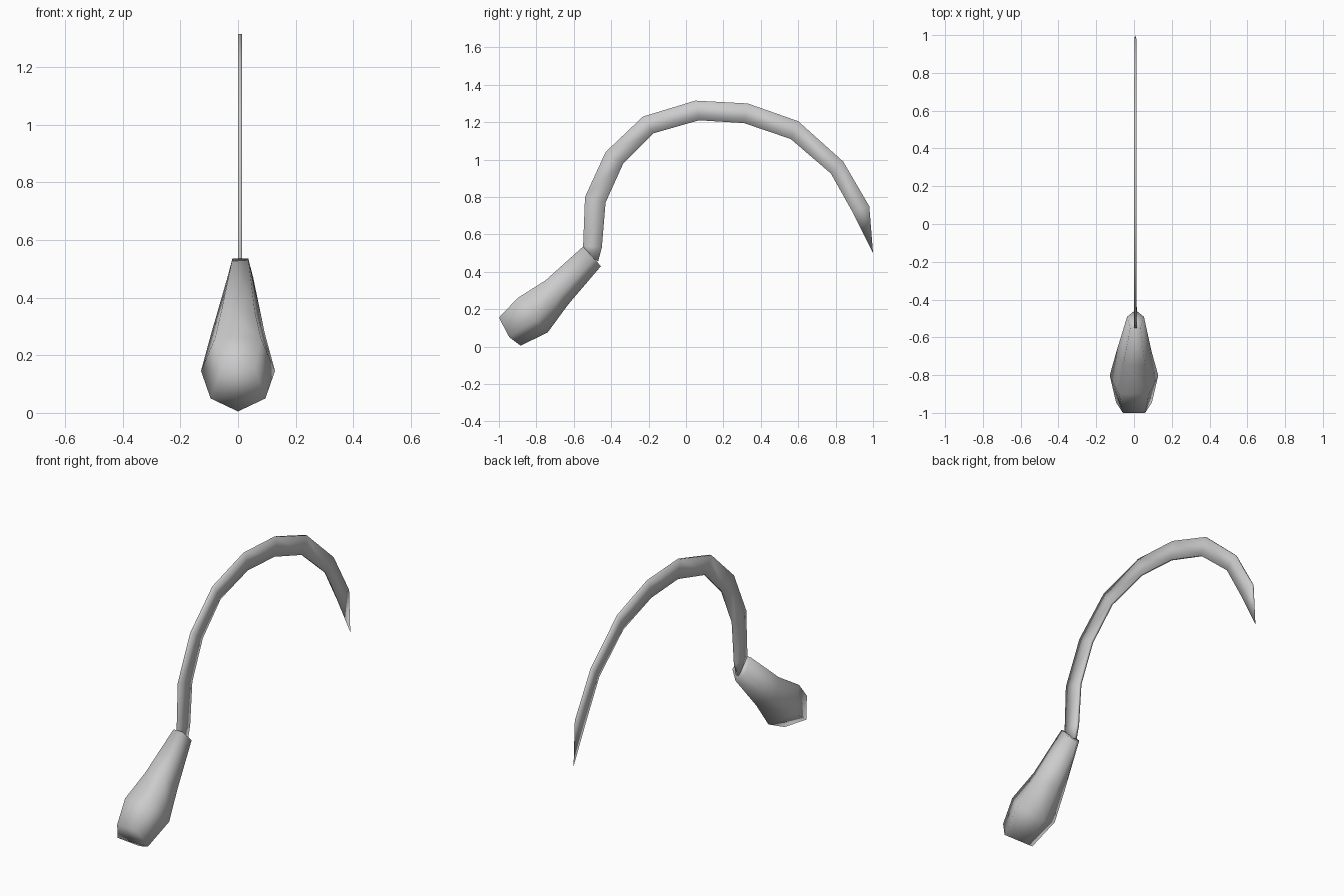
import bpy, bmesh, math
from mathutils import Vector

cube = bpy.data.objects.get("Cube")
if cube:
    bpy.data.objects.remove(cube, do_unlink=True)

grey = bpy.data.materials.new("plain grey")
grey.use_nodes = True
colour = (0.6, 0.6, 0.6, 1)
grey.diffuse_color = colour
grey.node_tree.nodes["Principled BSDF"].inputs["Base Color"].default_value = colour


def loft(name, rings, tip=None):
    """Bridge equal-sized rings, cap the ends or run out to a tip, shade smooth."""
    bm = bmesh.new()
    loops = [[bm.verts.new(p) for p in ring] for ring in rings]
    n = len(loops[0])
    for a, b in zip(loops, loops[1:]):
        for i in range(n):
            j = (i + 1) % n
            bm.faces.new((a[i], a[j], b[j], b[i]))
    bm.faces.new(loops[0])
    if tip:
        point = bm.verts.new(tip)
        for i in range(n):
            bm.faces.new((loops[-1][i], loops[-1][(i + 1) % n], point))
    else:
        bm.faces.new(loops[-1])
    bmesh.ops.recalc_face_normals(bm, faces=bm.faces)
    for f in bm.faces:
        f.smooth = True
    mesh = bpy.data.meshes.new(name)
    bm.to_mesh(mesh)
    bm.free()
    mesh.materials.append(grey)
    obj = bpy.data.objects.new(name, mesh)
    bpy.context.collection.objects.link(obj)
    return obj


def pentagon(top, bottom, radius, x=0, bulge=0):
    """Five-sided ring between two (y, z) points, with its corner at the bottom."""
    top, bottom = Vector((0, *top)), Vector((0, *bottom))
    up = (top - bottom).normalized()
    out = up.cross(Vector((1, 0, 0)))
    low = -math.pi / 2
    span = 1 + math.cos(math.pi / 5)
    ring = []
    for k in range(5):
        a = low + k * math.tau / 5
        p = bottom.lerp(top, (math.sin(a) + 1) / span)
        p.x = x + radius * math.cos(a)
        if k in (1, 4):
            p -= out * bulge
        ring.append(p)
    return ring


# Handle: pentagonal grip, swollen near the butt
loft("handle", [
    pentagon((-1.0, 0.155), (-0.885, 0.005), 0.1, 0, 0.02),
    pentagon((-0.90, 0.26), (-0.74, 0.075), 0.135),
    pentagon((-0.75, 0.355), (-0.63, 0.225), 0.098),
    pentagon((-0.55, 0.535), (-0.455, 0.43), 0.047, 0.008),
])

# Blade: thin curved strip given as outer and inner edge points (y, z)
edges = [
    ((-0.55, 0.50), (-0.47, 0.455)),
    ((-0.55, 0.54), (-0.45, 0.53)),
    ((-0.54, 0.80), (-0.43, 0.77)),
    ((-0.43, 1.04), (-0.335, 0.98)),
    ((-0.23, 1.23), (-0.175, 1.14)),
    ((0.05, 1.315), (0.07, 1.21)),
    ((0.33, 1.30), (0.31, 1.195)),
    ((0.60, 1.205), (0.56, 1.11)),
    ((0.84, 0.99), (0.775, 0.925)),
    ((0.98, 0.75), (0.89, 0.72)),
]
strip = []
for i, (outer, inner) in enumerate(edges):
    half = 0.008 - 0.0003 * i
    left, right = 0.007 + half, 0.007 - half
    strip.append([(left, *outer), (left, *inner), (right, *inner), (right, *outer)])
loft("blade", strip, tip=(0.006, 1.0, 0.50))
